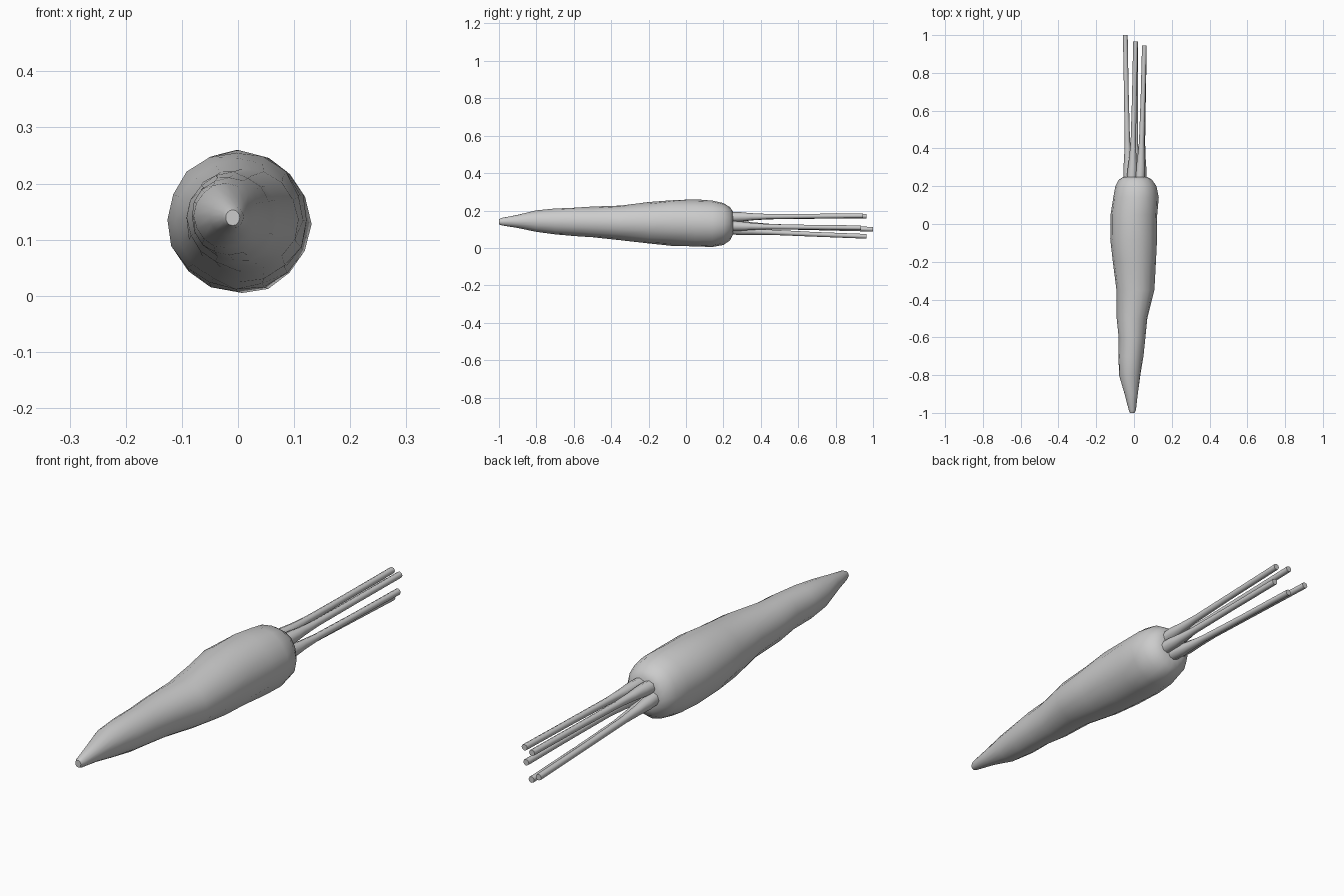
import bpy
import bmesh
from math import sin, cos, pi

default_cube = bpy.data.objects.get("Cube")
if default_cube:
    bpy.data.objects.remove(default_cube, do_unlink=True)

# Single flat grey for the whole model
grey = bpy.data.materials.new("plain grey")
grey.use_nodes = True
colour = (0.6, 0.6, 0.6, 1)
grey.diffuse_color = colour
grey.node_tree.nodes["Principled BSDF"].inputs["Base Color"].default_value = colour


def finish(obj, angle):
    """Assign the material and smooth the surface of an object."""
    obj.data.materials.append(grey)
    bpy.ops.object.select_all(action="DESELECT")
    obj.select_set(True)
    bpy.context.view_layer.objects.active = obj
    bpy.ops.object.shade_smooth_by_angle(angle=angle)


def loft(name, sections, sides, lump=0.0):
    """Skin elliptical sections (y, left, right, bottom, top) along y."""
    bm = bmesh.new()
    rings = []
    for y, left, right, bottom, top in sections:
        ring = []
        for i in range(sides):
            a = 2 * pi * i / sides
            r = 1 + lump * sin(3 * a + 9 * y) * sin(14 * y + 2 * a)
            ring.append(bm.verts.new((
                (left + right) / 2 + (right - left) / 2 * r * cos(a),
                y,
                (bottom + top) / 2 + (top - bottom) / 2 * r * sin(a))))
        rings.append(ring)
    for lower, upper in zip(rings, rings[1:]):
        for i in range(sides):
            j = (i + 1) % sides
            bm.faces.new((lower[i], lower[j], upper[j], upper[i]))
    bm.faces.new(rings[0])
    bm.faces.new(rings[-1])
    bmesh.ops.recalc_face_normals(bm, faces=bm.faces)
    mesh = bpy.data.meshes.new(name)
    bm.to_mesh(mesh)
    bm.free()
    obj = bpy.data.objects.new(name, mesh)
    bpy.context.collection.objects.link(obj)
    return obj


# Tapering, slightly crooked root
root_sections = [
    (-1.0, -.022, .003, .125, .153),
    (-.985, -.028, .01, .12, .16),
    (-.9, -.05, .02, .107, .177),
    (-.8, -.078, .035, .085, .2),
    (-.7, -.082, .05, .072, .21),
    (-.6, -.08, .062, .065, .216),
    (-.5, -.09, .072, .057, .221),
    (-.35, -.093, .108, .044, .229),
    (-.2, -.113, .115, .024, .245),
    (-.08, -.128, .12, .014, .257),
    (.05, -.125, .122, .006, .258),
    (.14, -.113, .128, .004, .252),
    (.2, -.1, .118, .016, .24),
    (.235, -.08, .095, .04, .218),
    (.25, -.055, .068, .07, .195),
]
finish(loft("carrot_root", root_sections, 16, 0.03), 1.0)


def stem(name, base, tip):
    """Thin stalk, wide at the crown and narrowing to an even rod."""
    (bx, bz), (tx, ty, tz) = base, tip
    sections = []
    for t, radius in ((0, .027), (.08, .025), (.16, .019),
                      (.28, .014), (.6, .0125), (1, .0125)):
        y = .235 + (ty - .235) * t
        blend = t ** 0.7
        x = bx + (tx - bx) * blend
        z = bz + (tz - bz) * blend
        sections.append((y, x - radius, x + radius, z - radius, z + radius))
    finish(loft(name, sections, 8), 1.0)


# Five leaf stalks fanning out from the crown
stem("stem_right", (-.028, .125), (-.046, 1.0, .1))
stem("stem_top_left", (.03, .165), (.055, .945, .172))
stem("stem_top_middle", (-.012, .165), (.008, .965, .17))
stem("stem_bottom", (.005, .1), (.01, .965, .062))
stem("stem_left", (.038, .118), (.055, .935, .108))
